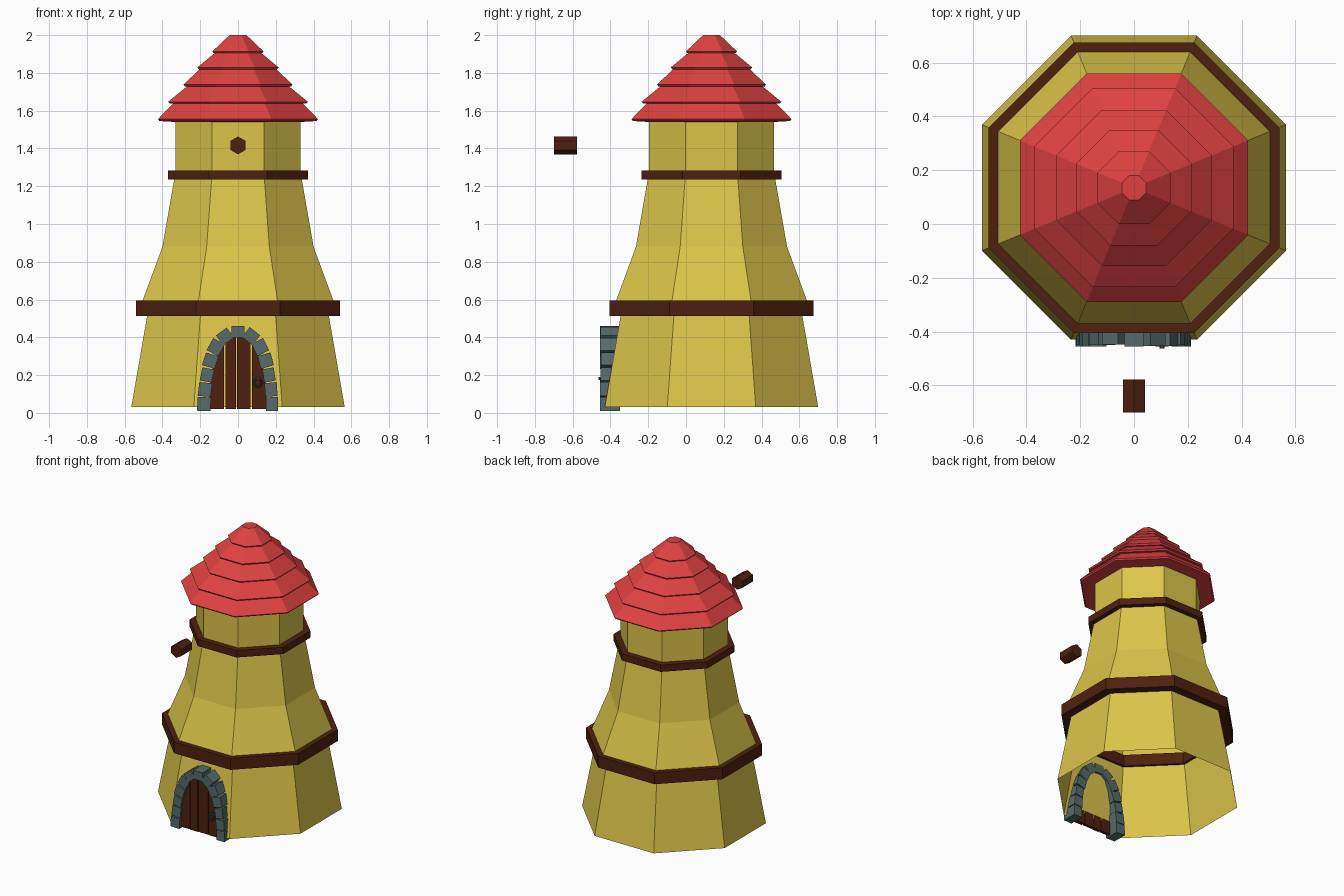
import bpy, bmesh, math, random
from mathutils import Vector

if "Cube" in bpy.data.objects:
    bpy.data.objects.remove(bpy.data.objects["Cube"])

random.seed(4)
CY = 0.135  # tower axis


def mat(name, rgb):
    m = bpy.data.materials.new(name)
    m.diffuse_color = (*rgb, 1)
    m.use_nodes = True
    m.node_tree.nodes["Principled BSDF"].inputs["Base Color"].default_value = m.diffuse_color
    return m


YELLOW = mat("yellow_plaster", (0.72, 0.56, 0.068))
RED = mat("red_tiles", (0.74, 0.053, 0.053))
BROWN = mat("brown_wood", (0.078, 0.015, 0.005))
GREY = mat("grey_stone", (0.095, 0.145, 0.145))
IRON = mat("dark_iron", (0.04, 0.055, 0.058))


def finish(bm, name, material):
    bmesh.ops.remove_doubles(bm, verts=bm.verts, dist=1e-5)
    bmesh.ops.recalc_face_normals(bm, faces=bm.faces)
    me = bpy.data.meshes.new(name)
    bm.to_mesh(me)
    bm.free()
    me.materials.append(material)
    ob = bpy.data.objects.new(name, me)
    bpy.context.collection.objects.link(ob)
    return ob


def octagon_lathe(name, profile, material, closed=False):
    """Sweep (apothem, z) pairs round the tower axis in eight flat sides."""
    bm = bmesh.new()
    rings = []
    for a, z in profile:
        r = a / math.cos(math.pi / 8)
        rings.append([bm.verts.new((r * math.cos(math.pi / 8 + k * math.pi / 4),
                                    CY + r * math.sin(math.pi / 8 + k * math.pi / 4), z))
                      for k in range(8)])
    pairs = list(zip(rings, rings[1:]))
    if closed:
        pairs.append((rings[-1], rings[0]))
    for lo, hi in pairs:
        for k in range(8):
            j = (k + 1) % 8
            bm.faces.new((lo[k], lo[j], hi[j], hi[k]))
    bmesh.ops.dissolve_degenerate(bm, dist=1e-5, edges=bm.edges)
    return finish(bm, name, material)


def prism(bm, outline, y0, y1):
    """Extrude an (x, z) outline from y0 back to y1."""
    f = [bm.verts.new((x, y0, z)) for x, z in outline]
    b = [bm.verts.new((x, y1, z)) for x, z in outline]
    bm.faces.new(f)
    bm.faces.new(b[::-1])
    for i in range(len(f)):
        j = (i + 1) % len(f)
        bm.faces.new((f[i], b[i], b[j], f[j]))


# Tower walls, open at the bottom
octagon_lathe("tower_wall", [(0.565, 0.03), (0.48, 0.52), (0.505, 0.595), (0.40, 0.88),
                             (0.338, 1.235), (0.33, 1.27), (0.33, 1.55)], YELLOW)

# Wooden bands
for name, a, b, z0, z1 in (("lower_band", 0.54, 0.465, 0.513, 0.595),
                           ("upper_band", 0.371, 0.315, 1.235, 1.284)):
    octagon_lathe(name, [(a, z0), (a, z1), (b, z1), (b, z0)], BROWN, closed=True)

# Stepped roof: each tier is (eave apothem, eave z, top apothem, top z)
roof = [(0, 1.54), (0.33, 1.54)]
for a, z, b, t in ((0.424, 1.555, 0.345, 1.637), (0.370, 1.647, 0.272, 1.727),
                   (0.289, 1.738, 0.205, 1.817), (0.215, 1.829, 0.125, 1.904),
                   (0.135, 1.914, 0.045, 2.0)):
    roof += [(a - 0.008, z - 0.010), (a, z), (b, t)]
octagon_lathe("roof", roof + [(0, 2.0)], RED)

# Hexagonal sail axle in front of the cap
bm = bmesh.new()
prism(bm, [(0.047 * math.sin(k * math.pi / 3), 1.416 + 0.047 * math.cos(k * math.pi / 3))
           for k in range(6)], -0.70, -0.577)
finish(bm, "sail_axle", BROWN)


# Stone arch: blocks spaced evenly along a tall rounded curve
def arch(t):
    c = math.cos(t)
    return Vector((math.copysign(abs(c) ** 0.8, c) * 0.18, 0.008 + 0.424 * math.sin(t)))


pts = [arch(math.pi * i / 600) for i in range(601)]
length = [0.0]
for p, q in zip(pts, pts[1:]):
    length.append(length[-1] + (q - p).length)


def at(s):
    return pts[min(range(601), key=lambda i: abs(length[i] - s))]


COUNT = 13
step = length[-1] / COUNT
bm = bmesh.new()
for n in range(COUNT):
    p, q = at((n + 0.04) * step), at((n + 0.96) * step)
    d = (q - p).normalized()
    out = Vector((d.y, -d.x)) * (0.033 + random.uniform(-0.003, 0.003))
    prism(bm, [p - out, p + out, q + out * 1.06, q - out * 0.94],
          -0.452 + random.uniform(-0.004, 0.004), -0.35)
finish(bm, "door_arch_stones", GREY)


# Plank door filling the arch
def door_top(x):
    c = min(1, abs(x) / 0.158) ** 1.25
    return 0.02 + 0.385 * math.sqrt(1 - c * c)


bm = bmesh.new()
cuts = [-0.155, -0.07, -0.008, 0.07, 0.155]
for n, (a, b) in enumerate(zip(cuts, cuts[1:])):
    a, b = a + 0.003, b - 0.003
    xs = [b + (a - b) * i / 6 for i in range(7)]
    prism(bm, [(a, 0.02), (b, 0.02)] + [(x, door_top(x)) for x in xs],
          -0.438 - 0.003 * (n % 2), -0.415)
finish(bm, "door_planks", BROWN)

# Door handle: iron ring on a small stud
bpy.ops.mesh.primitive_torus_add(major_segments=10, minor_segments=6, major_radius=0.021,
                                 minor_radius=0.006, location=(0.104, -0.45, 0.16),
                                 rotation=(math.pi / 2, 0, 0))
ring = bpy.context.object
ring.name = "door_handle_ring"
ring.data.materials.append(IRON)
bm = bmesh.new()
prism(bm, [(0.104 + 0.010 * math.cos(k * math.pi / 3), 0.182 + 0.010 * math.sin(k * math.pi / 3))
           for k in range(6)], -0.462, -0.43)
finish(bm, "door_handle_stud", IRON)
